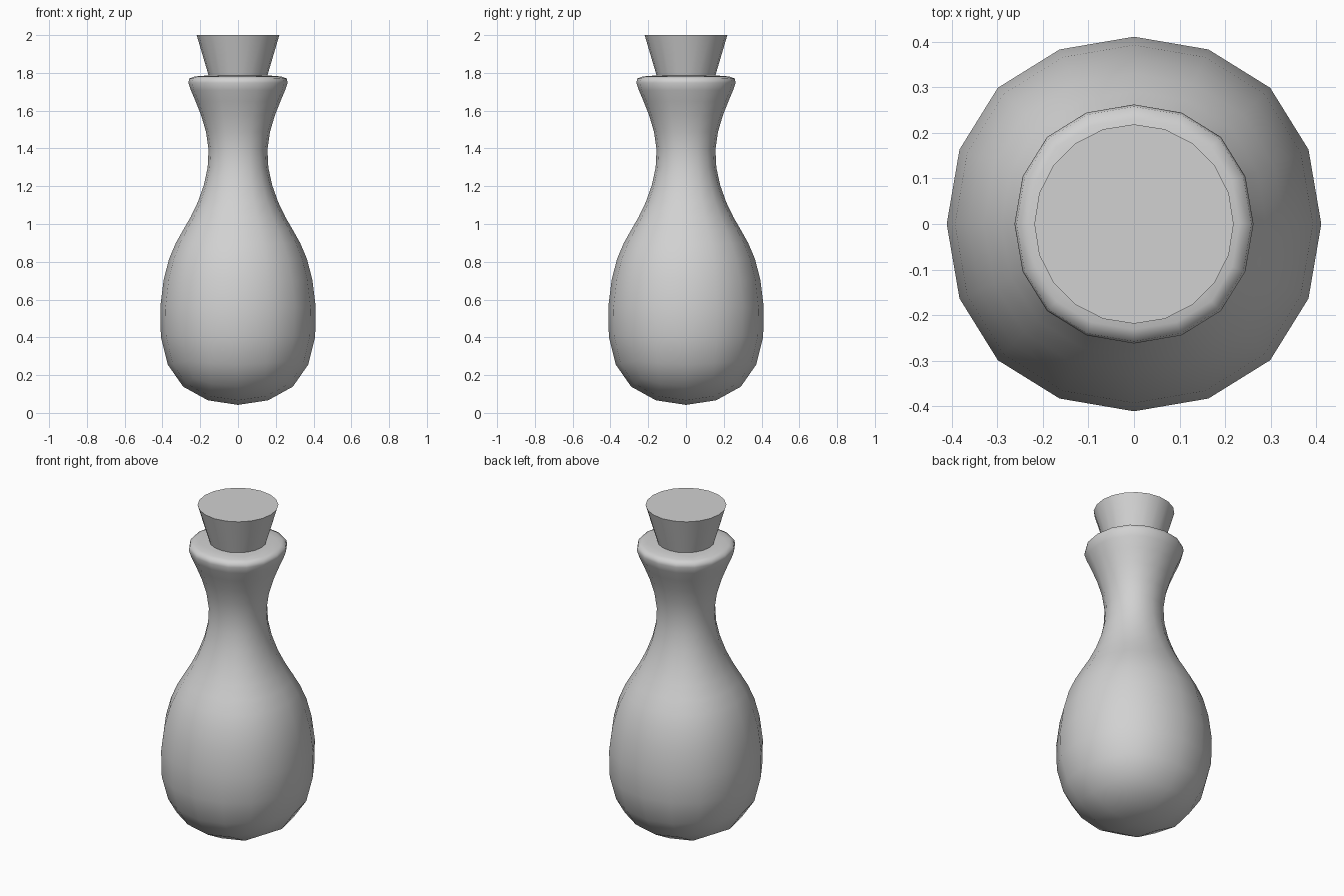
import bpy, bmesh, math

if "Cube" in bpy.data.objects:
    bpy.data.objects.remove(bpy.data.objects["Cube"])


def material(name, colour):
    m = bpy.data.materials.new(name)
    m.diffuse_color = (*colour, 1)
    m.use_nodes = True
    m.node_tree.nodes["Principled BSDF"].inputs["Base Color"].default_value = m.diffuse_color
    return m


def add_object(name, bm, mat):
    bmesh.ops.recalc_face_normals(bm, faces=bm.faces)
    mesh = bpy.data.meshes.new(name)
    bm.to_mesh(mesh)
    bm.free()
    mesh.materials.append(mat)
    obj = bpy.data.objects.new(name, mesh)
    bpy.context.collection.objects.link(obj)
    return obj


def loft(rings, sides, turn):
    """Capped stack of regular rings given as (corner radius, height)."""
    bm = bmesh.new()
    loops = []
    for r, z in rings:
        angles = [turn + math.tau * i / sides for i in range(sides)]
        loops.append([bm.verts.new((r * math.cos(a), r * math.sin(a), z)) for a in angles])
    for low, high in zip(loops, loops[1:]):
        for i in range(sides):
            j = (i + 1) % sides
            bm.faces.new((low[i], low[j], high[j], high[i]))
    bm.faces.new(loops[0][::-1])
    bm.faces.new(loops[-1])
    return bm


grey = material("grey", (0.64, 0.64, 0.64))

# Bottle: square cage (half width, height) rounded by subdivision
cage = [(0.485, -0.025), (0.455, 0.815), (0.27, 1.0),
        (0.11, 1.4), (0.31, 1.765), (0.285, 1.79)]
bottle = add_object("bottle", loft([(a * math.sqrt(2), z) for a, z in cage], 4, math.pi / 4), grey)
for p in bottle.data.polygons:
    p.use_smooth = True
sub = bottle.modifiers.new("rounding", 'SUBSURF')
sub.levels = sub.render_levels = 2

# Stopper: tapered plug with crisp flat ends
stopper = add_object("stopper", loft([(0.13, 1.7), (0.219, 2.0)], 20, 0), grey)
for p in stopper.data.polygons:
    p.use_smooth = len(p.vertices) == 4
for e in stopper.data.edges:
    a, b = (stopper.data.vertices[i].co.z for i in e.vertices)
    e.use_edge_sharp = abs(a - b) < 0.001
